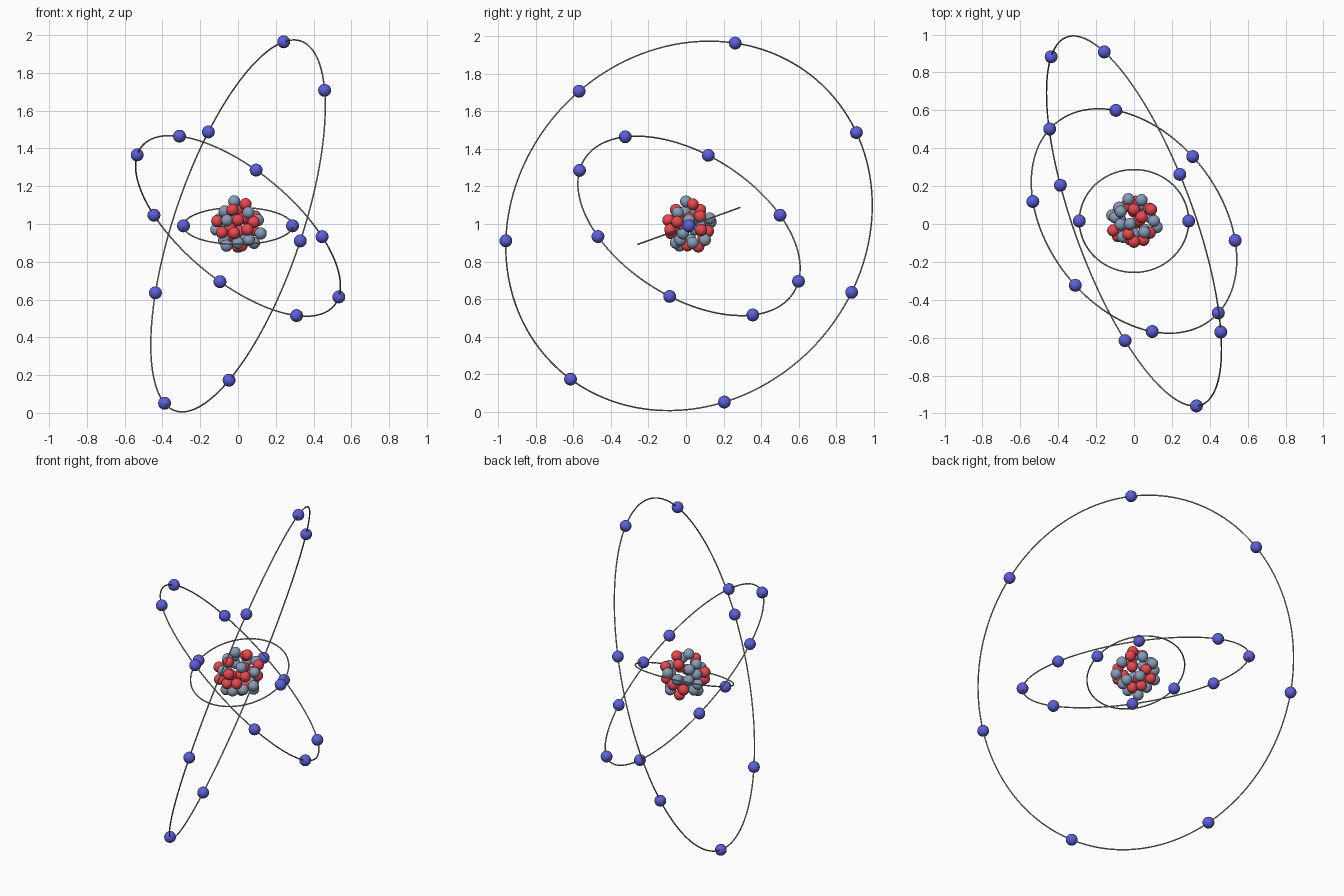
import bpy, math, random
from mathutils import Vector, Matrix

if "Cube" in bpy.data.objects:
    bpy.data.objects.remove(bpy.data.objects["Cube"])

random.seed(4)
CENTRE = Vector((0, 0.016, 0.990))


def material(name, colour):
    m = bpy.data.materials.new(name)
    m.diffuse_color = (*colour, 1)
    m.use_nodes = True
    m.node_tree.nodes["Principled BSDF"].inputs["Base Color"].default_value = m.diffuse_color
    return m


BLUE = material("electron blue", (0.11, 0.115, 0.68))
RED = material("proton red", (0.80, 0.065, 0.08))
SLATE = material("neutron slate", (0.25, 0.33, 0.47))
GREY = material("wire grey", (0.40, 0.40, 0.40))


def ball(name, place, radius, mat):
    bpy.ops.mesh.primitive_uv_sphere_add(segments=24, ring_count=16, radius=radius, location=place)
    o = bpy.context.object
    o.name = name
    o.data.materials.append(mat)
    bpy.ops.object.shade_smooth()


def orbit(name, u, v, count):
    """Wire ring in the plane of u and v, with evenly spaced electrons."""
    u, v = Vector(u), Vector(v)
    radius = (u.length + v.length) / 2
    x = u.normalized()
    z = x.cross(v).normalized()
    y = z.cross(x)
    turn = Matrix((x, y, z)).transposed()
    bpy.ops.mesh.primitive_torus_add(major_radius=radius, minor_radius=0.004,
                                     major_segments=160, minor_segments=8,
                                     location=CENTRE, rotation=turn.to_euler())
    ring = bpy.context.object
    ring.name = name + "_orbit"
    ring.data.materials.append(GREY)
    bpy.ops.object.shade_smooth()
    for i in range(count):
        a = math.tau * i / count
        place = CENTRE + radius * (x * math.cos(a) + y * math.sin(a))
        ball(f"{name}_electron_{i + 1}", place, 0.034, BLUE)


# Three tilted shells
orbit("inner", (0.288, 0, 0), (0, 0.272, 0.098), 2)
orbit("middle", (-0.31, -0.34, 0.475), (-0.445, 0.485, 0.057), 8)
orbit("outer", (0.242, 0.246, 0.975), (0.393, -0.945, 0.14), 7)

# Nucleus: the most prominent balls of each kind
neutrons = [Vector(p) for p in (
    (-.02, -.016, .13), (-.03, .115, .02), (.04, .11, .04), (.12, -.033, -.04),
    (-.06, -.05, -.105), (.085, .02, -.09), (.055, -.06, .07), (-.07, .05, .07),
    (.04, .085, -.075), (-.115, .03, -.02), (0, -.07, -.09), (.105, .0, .03))]
protons = [Vector(p) for p in (
    (.04, .02, .115), (-.11, -.05, .025), (-.085, -.08, -.035), (0, -.11, .03),
    (.09, .06, .05), (0, .05, -.11), (.05, -.1, -.02), (-.03, -.07, .085),
    (.0, .06, .085))]


def widest_gap(radius):
    """Direction on the shell farthest from every ball placed so far."""
    tries = [Vector([random.gauss(0, 1) for _ in range(3)]).normalized() * radius
             for _ in range(300)]
    return max(tries, key=lambda t: min((t - p).length for p in protons + neutrons))


# Fill the gaps, then the core, with both kinds in turn
for i in range(14):
    kind = protons if i % 2 == 0 or i == 13 else neutrons
    kind.append(widest_gap(0.106 if i < 12 else 0.05))

for name, group, mat in (("proton", protons, RED), ("neutron", neutrons, SLATE)):
    for i, p in enumerate(group):
        ball(f"{name}_{i + 1}", CENTRE + p, 0.032, mat)
